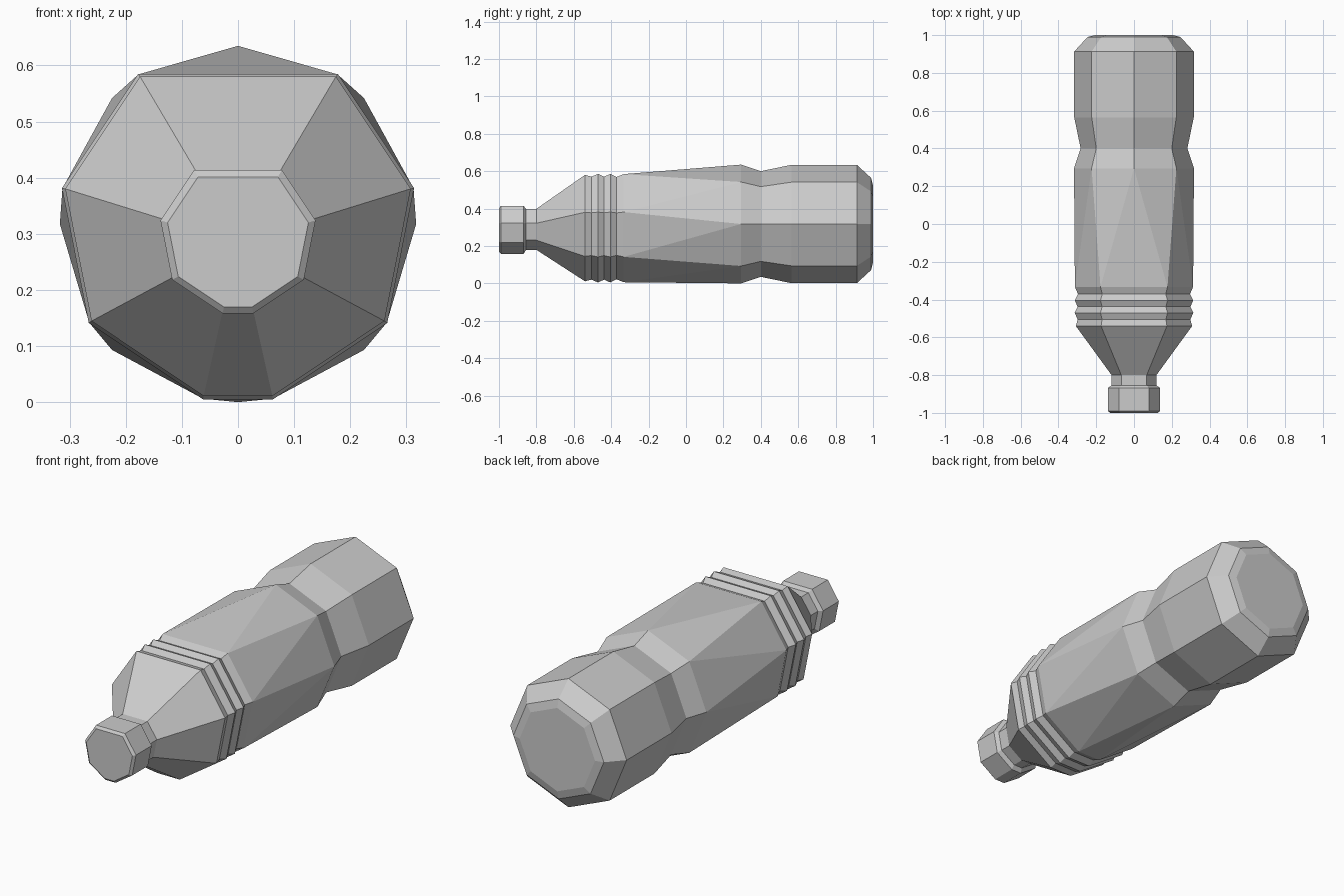
import bpy, bmesh
from math import sin, cos, radians

if "Cube" in bpy.data.objects:
    bpy.data.objects.remove(bpy.data.objects["Cube"])

# Front section: eight corners with a wide flat top and a narrow flat bottom
FRONT = [56.25, 11.25, -33.75, -78.75, -101.25, -146.25, -191.25, -236.25]
# Rear section: regular octagon, corner at the top
REAR = [90 - 45 * i for i in range(8)]


def ring(bm, angles, y, r, cz):
    return [bm.verts.new((r * cos(radians(a)), y, cz + r * sin(radians(a)))) for a in angles]


def bridge(bm, a, b):
    for i in range(8):
        j = (i + 1) % 8
        bm.faces.new((a[i], a[j], b[j], b[i]))


def loft(bm, angles, profile):
    rings = [ring(bm, angles, *p) for p in profile]
    for a, b in zip(rings, rings[1:]):
        bridge(bm, a, b)
    return rings


def finish(bm, name):
    bmesh.ops.recalc_face_normals(bm, faces=bm.faces)
    mesh = bpy.data.meshes.new(name)
    bm.to_mesh(mesh)
    bm.free()
    ob = bpy.data.objects.new(name, mesh)
    bpy.context.collection.objects.link(ob)
    return ob


# Screw cap
bm = bmesh.new()
rings = loft(bm, FRONT, [(-1.0, .128, .295), (-.99, .141, .2965),
                         (-.868, .141, .2965), (-.855, .121, .298)])
bm.faces.new(rings[0])
bm.faces.new(rings[-1])
finish(bm, "cap")

# Bottle: neck, shoulder and ribs
bm = bmesh.new()
front = loft(bm, FRONT, [(-.856, .121, .298), (-.80, .121, .298),
                         (-.54, .314, .319), (-.506, .304, .318), (-.47, .320, .319),
                         (-.438, .304, .318), (-.405, .320, .319), (-.371, .302, .318),
                         (-.333, .319, .319)])
# Bottle: waist, rear body and base
rear = loft(bm, REAR, [(.295, .3175, .3175), (.40, .2825, .3175), (.565, .3165, .3175),
                       (.913, .3165, .3175), (.99, .246, .3175), (1.0, .205, .3175)])
bm.faces.new(front[0])
bm.faces.new(rear[-1])

# Tapered triangles joining the two different sections (right half, then mirrored)
A, B = front[-1], rear[0]
for i in range(4):
    m = 7 - i
    bm.faces.new((A[i], B[i], B[i + 1]))
    bm.faces.new((A[m], B[(8 - i) % 8], B[7 - i]))
    if i < 3:
        bm.faces.new((A[i], A[i + 1], B[i + 1]))
        bm.faces.new((A[m], A[m - 1], B[7 - i]))
bm.faces.new((A[0], A[7], B[0]))
bm.faces.new((A[3], A[4], B[4]))
finish(bm, "bottle")
